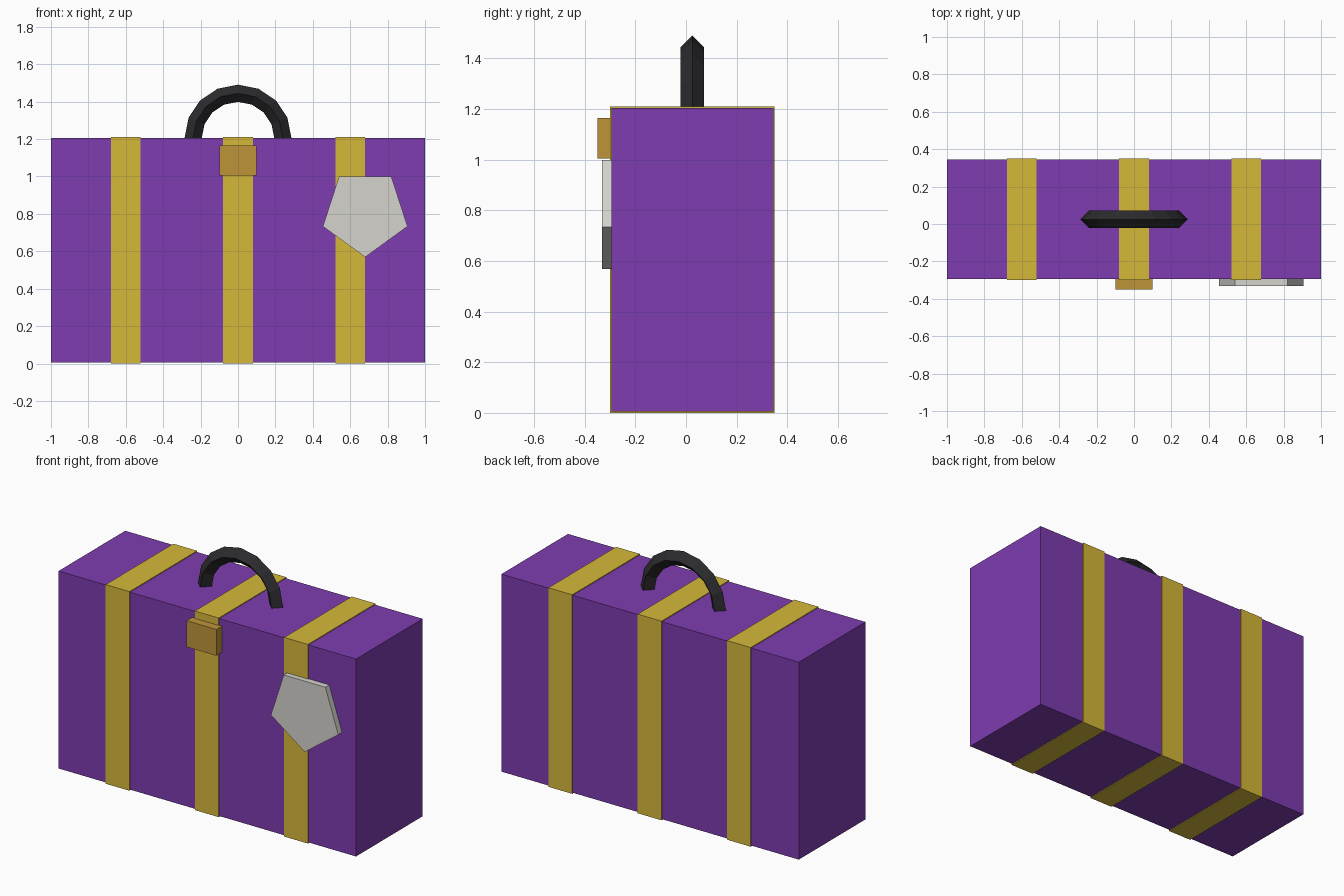
import bpy, bmesh
from math import pi, sin, cos, radians

if "Cube" in bpy.data.objects:
    bpy.data.objects.remove(bpy.data.objects["Cube"])


def material(name, hexcol):
    # sRGB hex to linear viewport colour
    rgb = [int(hexcol[i:i + 2], 16) / 255 for i in (0, 2, 4)]
    lin = [c / 12.92 if c <= 0.04045 else ((c + 0.055) / 1.055) ** 2.4 for c in rgb]
    m = bpy.data.materials.new(name)
    m.diffuse_color = (*lin, 1)
    m.use_nodes = True
    m.node_tree.nodes["Principled BSDF"].inputs["Base Color"].default_value = m.diffuse_color
    return m


PURPLE = material("purple_leather", "7E3CB0")
GOLD = material("gold_strap", "D6B83A")
BRASS = material("brass", "BE953A")
BLACK = material("black_grip", "2B2B2E")
PALE = material("pale_card", "D5D4CE")


def finish(name, bm, mat):
    bmesh.ops.recalc_face_normals(bm, faces=bm.faces)
    me = bpy.data.meshes.new(name)
    bm.to_mesh(me)
    bm.free()
    me.materials.append(mat)
    ob = bpy.data.objects.new(name, me)
    bpy.context.collection.objects.link(ob)
    return ob


def loft(name, rings, mat):
    # Joins equal-length rings of points and caps both ends
    bm = bmesh.new()
    rows = [[bm.verts.new(p) for p in ring] for ring in rings]
    n = len(rows[0])
    for a, b in zip(rows, rows[1:]):
        for i in range(n):
            j = (i + 1) % n
            bm.faces.new((a[i], a[j], b[j], b[i]))
    bm.faces.new(rows[0])
    bm.faces.new(rows[-1])
    return finish(name, bm, mat)


def box(name, x, y, z, mat):
    rings = [[(x[0], b, c), (x[1], b, c), (x[1], b, d), (x[0], b, d)]
             for b in y for c, d in [z]]
    return loft(name, rings, mat)


# Case body
box("case_body", (-1, 1), (-0.295, 0.345), (0.005, 1.205), PURPLE)

# Three straps wrapped around the case
for label, cx in (("left", -0.6), ("middle", 0), ("right", 0.6)):
    box(label + "_strap", (cx - 0.08, cx + 0.08), (-0.3, 0.35), (0, 1.21), GOLD)

# Front clasp
box("clasp", (-0.1, 0.1), (-0.35, -0.29), (1.005, 1.165), BRASS)

# Five-sided luggage tag
angles = [radians(-90 + 72 * k) for k in range(5)]
loft("luggage_tag", [[(0.68 + 0.238 * cos(a), y, 0.807 + 0.238 * sin(a)) for a in angles]
                     for y in (-0.332, -0.29)], PALE)

# Arched handle with a diamond cross-section
rings = []
for s in range(9):
    t = pi * s / 8
    rings.append([((0.24 + dr) * cos(t), 0.025 + dy, 1.205 + (0.24 + dr) * sin(t))
                  for dr, dy in ((0.046, 0), (0, 0.046), (-0.046, 0), (0, -0.046))])
loft("handle", rings, BLACK)
